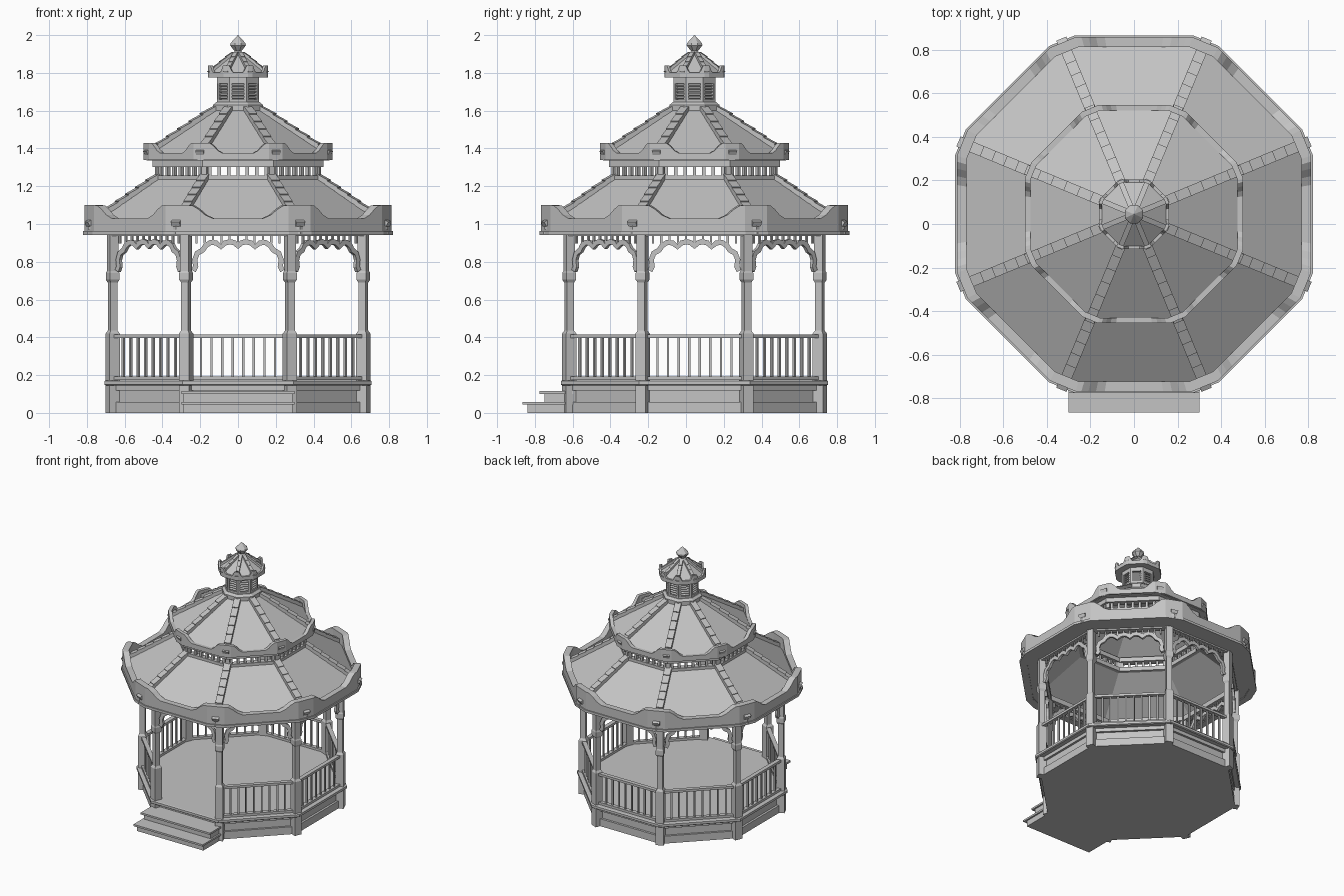
import bpy, bmesh, math
from mathutils import Matrix, Vector

if "Cube" in bpy.data.objects:
    bpy.data.objects.remove(bpy.data.objects["Cube"])

CENTRE_Y = 0.045
SIDES = range(8)
RAILED = range(1, 8)          # side 0 is the entrance
POST_R = 0.718
TILT = math.pi / 8

mat = bpy.data.materials.new("plain grey")
mat.use_nodes = True
GREY = (0.55, 0.55, 0.55, 1)
mat.diffuse_color = GREY
mat.node_tree.nodes["Principled BSDF"].inputs["Base Color"].default_value = GREY


def finish(name, bm):
    bmesh.ops.recalc_face_normals(bm, faces=bm.faces)
    mesh = bpy.data.meshes.new(name)
    bm.to_mesh(mesh)
    bm.free()
    mesh.materials.append(mat)
    obj = bpy.data.objects.new(name, mesh)
    obj.location.y = CENTRE_Y
    bpy.context.collection.objects.link(obj)


def side(k):
    """Frame of side k: outward is local -y."""
    return Matrix.Rotation(k * math.pi / 4, 4, "Z")


def corner(k):
    return Matrix.Rotation(k * math.pi / 4 + TILT, 4, "Z")


def box(bm, frame, pos, size, tilt=0):
    m = frame @ Matrix.Translation(pos) @ Matrix.Rotation(tilt, 4, "X")
    bmesh.ops.create_cube(bm, size=1, matrix=m @ Matrix.Diagonal((*size, 1)))


def skin(bm, loops, closed):
    """Join rows of vertices into a tube; closed makes a ring section."""
    rows = [[bm.verts.new(p) for p in loop] for loop in loops]
    n = len(rows[0])
    pairs = list(zip(rows, rows[1:])) + ([(rows[-1], rows[0])] if closed else [])
    for a, b in pairs:
        for i in range(n):
            j = (i + 1) % n
            bm.faces.new((a[i], a[j], b[j], b[i]))
    if not closed:
        bm.faces.new(rows[0])
        bm.faces.new(rows[-1])


def turned(bm, profile, n=8, closed=False, frame=Matrix()):
    """Polygonal turning; profile holds (distance to flat, height)."""
    loops = []
    for a, z in profile:
        r = a / math.cos(math.pi / n)
        angles = [(i + 0.5) * math.tau / n for i in range(n)]
        loops.append([frame @ Vector((r * math.cos(t), r * math.sin(t), z)) for t in angles])
    skin(bm, loops, closed)


def turned_part(name, profile, closed=False):
    bm = bmesh.new()
    turned(bm, profile, closed=closed)
    finish(name, bm)


def ring(name, inner, outer, low, high):
    turned_part(name, [(outer, low), (outer, high), (inner, high), (inner, low)], True)


def eave(name, a, width, base, low, high):
    """Rim with clipped corners whose top sweeps up to the corners."""
    ts = [-1, -0.9, -0.78, -0.65, -0.5, 0, 0.5, 0.65, 0.78, 0.9, 1]
    loops = [[], [], [], []]
    for k in SIDES:
        for t in ts:
            s = min(max((abs(t) - 0.5) / 0.45, 0), 1)
            top = low + (high - low) * s * s * (3 - 2 * s)
            for loop, (d, z) in zip(loops, [(a, base), (a, top), (a - width, top), (a - width, base)]):
                loop.append(side(k) @ Vector((t * 0.33 * d, -d, z)))
    bm = bmesh.new()
    skin(bm, loops, True)
    finish(name, bm)


def roof(name, low, high, tiles, width, thick):
    """Thin eight-sided roof with overlapping caps on the hips."""
    (a1, z1), (a2, z2) = low, high
    turned_part(name, [low, high, (a2, z2 - 0.02), (a1, z1 - 0.02)], True)
    bm = bmesh.new()
    r1, r2 = a1 / math.cos(TILT), a2 / math.cos(TILT)
    slope = math.atan2(z2 - z1, r1 - r2)
    length = math.hypot(z2 - z1, r1 - r2) / tiles
    for k in SIDES:
        for i in range(tiles):
            f = (i + 0.5) / tiles
            pos = (0, -(r1 + (r2 - r1) * f), z1 + (z2 - z1) * f + thick * 0.3)
            box(bm, corner(k), pos, (width, length * 1.1, thick), slope - 0.09)
    finish(name + "_hip_caps", bm)


# Platform
turned_part("platform_core", [(0.65, 0), (0.65, 0.15)])
ring("plinth", 0.6, 0.667, 0, 0.058)
ring("platform_trim", 0.6, 0.667, 0.118, 0.147)
turned_part("deck", [(0.7, 0.145), (0.707, 0.15), (0.707, 0.168), (0.7, 0.172)])

# Entrance steps
bm = bmesh.new()
for front, top in ((-0.91, 0.058), (-0.82, 0.115)):
    depth = front + 0.64
    box(bm, Matrix(), (0, (front - 0.64) / 2, top - 0.007), (0.6, -depth, 0.014))
    box(bm, Matrix(), (0, (front - 0.615) / 2, (top - 0.014) / 2), (0.575, -depth - 0.025, top - 0.014))
finish("steps", bm)

# Posts
bm = bmesh.new()
post = [(0.029, 0), (0.029, 0.42), (0.02, 0.435), (0.02, 0.69), (0.028, 0.705),
        (0.028, 0.74), (0.024, 0.75), (0.024, 0.96)]
for k in SIDES:
    turned(bm, post, 4, frame=corner(k) @ Matrix.Translation((0, -POST_R, 0)))
finish("posts", bm)

# Railings
bm = bmesh.new()
for k in RAILED:
    for z in (0.183, 0.406):
        box(bm, side(k), (0, -0.663, z), (0.51, 0.032, 0.018))
    for i in range(8):
        box(bm, side(k), ((i - 3.5) * 0.056, -0.663, 0.295), (0.012, 0.012, 0.21))
finish("railings", bm)

# Scalloped valance with short spindles
half = [(0.236, 0.752), (0.224, 0.775), (0.229, 0.81), (0.216, 0.845), (0.187, 0.862),
        (0.172, 0.885), (0.145, 0.902), (0.115, 0.9), (0.09, 0.879), (0.068, 0.9),
        (0.04, 0.906), (0.018, 0.9)]
path = [Vector((-x, z)) for x, z in half] + [Vector((0, 0.882))] + [Vector(p) for p in reversed(half)]
bm = bmesh.new()
for k in SIDES:
    loops = []
    for i, p in enumerate(path):
        d = (path[min(i + 1, len(path) - 1)] - path[max(i - 1, 0)]).normalized()
        n = Vector((-d.y, d.x)) * 0.014
        loops.append([side(k) @ Vector((q.x, y, q.y))
                      for q, y in ((p + n, -0.673), (p + n, -0.653), (p - n, -0.653), (p - n, -0.673))])
    skin(bm, loops, False)
    for i in range(11):
        box(bm, side(k), ((i - 5) * 0.044, -0.663, 0.923), (0.011, 0.011, 0.05))
finish("valance", bm)

# Lower roof
ring("post_beam", 0.64, 0.685, 0.937, 0.975)
ring("lower_soffit", 0.66, 0.8, 0.948, 0.958)
eave("lower_eave", 0.812, 0.045, 0.945, 1.03, 1.1)
eave("lower_eave_lip", 0.82, 0.05, 0.943, 0.962, 0.962)
roof("lower_roof", (0.795, 0.99), (0.42, 1.25), 7, 0.05, 0.026)

# Open band between the roofs
ring("band_sill", 0.4, 0.442, 1.225, 1.257)
ring("band_head", 0.4, 0.452, 1.302, 1.335)
bm = bmesh.new()
for k in SIDES:
    for i in range(7):
        box(bm, side(k), ((i - 3) * 0.05, -0.425, 1.28), (0.018, 0.02, 0.06))
    box(bm, corner(k), (0, -0.455, 1.28), (0.028, 0.028, 0.06))
finish("band_slats", bm)

# Upper roof
ring("upper_soffit", 0.41, 0.485, 1.335, 1.345)
eave("upper_eave", 0.5, 0.025, 1.338, 1.375, 1.43)
roof("upper_roof", (0.485, 1.365), (0.125, 1.605), 6, 0.046, 0.026)

# Louvred cupola
turned_part("cupola_base", [(0.12, 1.585), (0.133, 1.6), (0.133, 1.63), (0.115, 1.645)])
turned_part("cupola_core", [(0.093, 1.63), (0.093, 1.79)])
ring("cupola_lower_rail", 0.085, 0.11, 1.64, 1.66)
ring("cupola_upper_rail", 0.085, 0.11, 1.745, 1.78)
bm = bmesh.new()
for k in SIDES:
    for s in (-1, 1):
        box(bm, side(k), (s * 0.038, -0.1015, 1.7), (0.0145, 0.017, 0.1))
    for i in range(5):
        box(bm, side(k), (0, -0.098, 1.669 + i * 0.0165), (0.064, 0.018, 0.006), 0.5)
finish("cupola_louvres", bm)

# Cupola roof and finial
ring("cupola_soffit", 0.09, 0.155, 1.775, 1.785)
eave("cupola_eave", 0.16, 0.014, 1.775, 1.803, 1.84)
roof("cupola_roof", (0.152, 1.797), (0.028, 1.9), 4, 0.024, 0.016)
turned_part("finial", [(0.034, 1.88), (0.034, 1.895), (0.018, 1.915), (0.042, 1.946),
                       (0.04, 1.957), (0.001, 2.0)])
